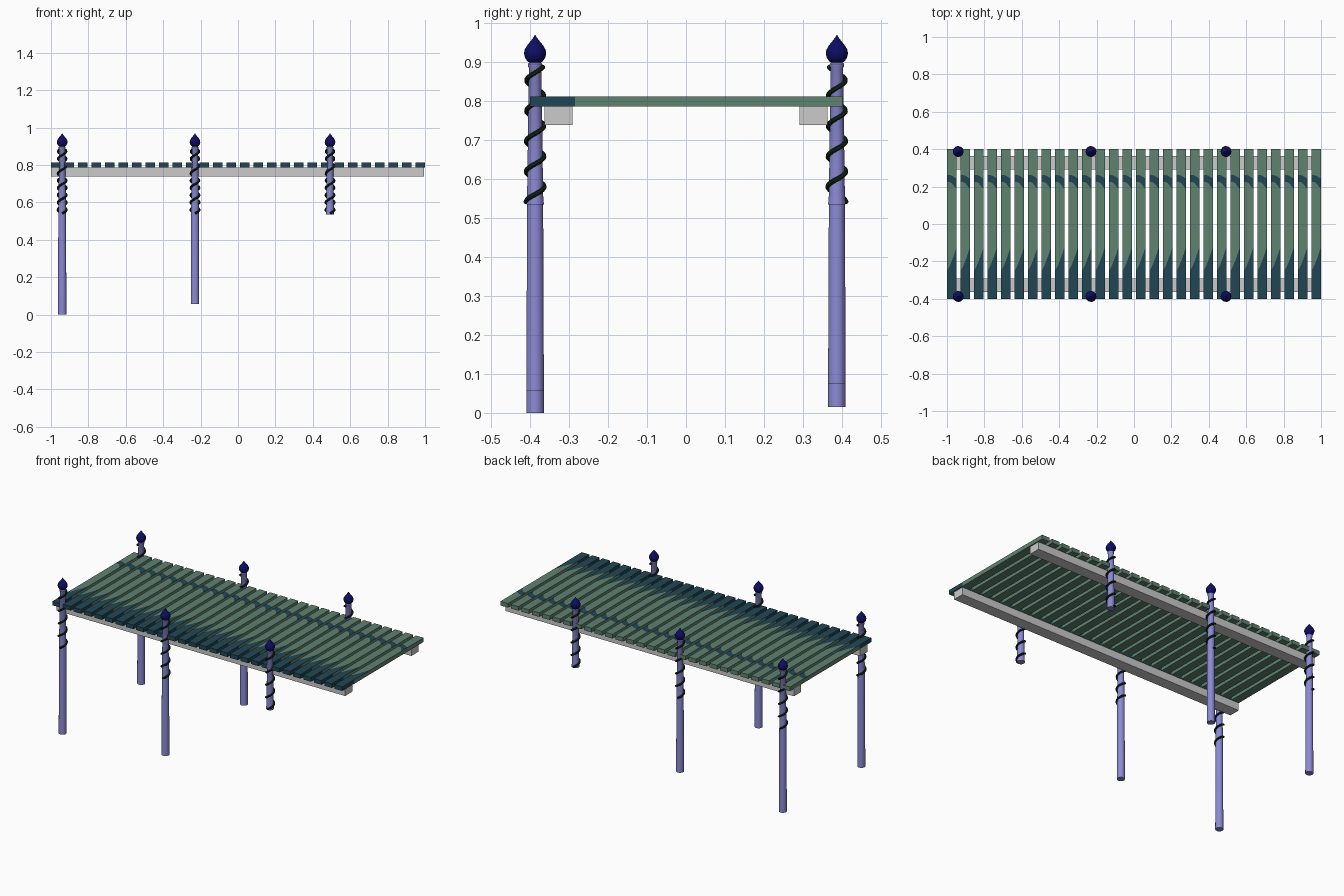
import bpy, bmesh, math

if "Cube" in bpy.data.objects:
    bpy.data.objects.remove(bpy.data.objects["Cube"])


def material(name, rgb):
    m = bpy.data.materials.new(name)
    m.diffuse_color = (*rgb, 1)
    m.use_nodes = True
    m.node_tree.nodes["Principled BSDF"].inputs["Base Color"].default_value = m.diffuse_color
    return m


LILAC = material("lilac post", (0.263, 0.254, 0.66))
GREEN = material("weathered green", (0.115, 0.225, 0.160))
TEAL = material("dark teal paint", (0.015, 0.062, 0.090))
GREY = material("light grey beam", (0.60, 0.60, 0.60))
NAVY = material("navy finial", (0.004, 0.004, 0.125))
ROPE = material("dark rope", (0.006, 0.019, 0.008))


def finish(name, bm, mats, smooth=False):
    bmesh.ops.recalc_face_normals(bm, faces=bm.faces)
    me = bpy.data.meshes.new(name)
    bm.to_mesh(me)
    bm.free()
    for m in mats:
        me.materials.append(m)
    ob = bpy.data.objects.new(name, me)
    bpy.context.collection.objects.link(ob)
    if smooth:
        shade(ob)
    return ob


def shade(ob):
    bpy.ops.object.select_all(action='DESELECT')
    ob.select_set(True)
    bpy.context.view_layer.objects.active = ob
    bpy.ops.object.shade_smooth_by_angle(angle=math.radians(40))


def lathe(name, x, y, profile, mat, n=24):
    """Turn (radius, z) points around a vertical axis, with capped ends."""
    bm = bmesh.new()
    rings = [[bm.verts.new((x + r * math.cos(2 * math.pi * i / n),
                            y + r * math.sin(2 * math.pi * i / n), z))
              for i in range(n)] for r, z in profile]
    for a, b in zip(rings, rings[1:]):
        for i in range(n):
            j = (i + 1) % n
            bm.faces.new((a[i], a[j], b[j], b[i]))
    bm.faces.new(rings[0])
    bm.faces.new(rings[-1])
    return finish(name, bm, [mat], True)


# Planks: a grid whose rows follow the painted edges
PW, PITCH, Z0, Z1, COLS = 0.052, 1.948 / 27, 0.786, 0.812, 4


def rows(u):
    dip = max(0, (u - 0.4) / 0.6)
    return [-0.4, -0.285, -0.25 + 0.13 * u ** 1.3,
            0.225 - 0.04 * dip, 0.262 - 0.02 * dip, 0.402]


def plank(name, x):
    bm = bmesh.new()
    layers = [[[bm.verts.new((x + PW * c / COLS, y, z)) for y in rows(c / COLS)]
               for c in range(COLS + 1)] for z in (Z0, Z1)]
    bot, top = layers
    for c in range(COLS):
        for r in range(5):
            for g in layers:
                f = bm.faces.new((g[c][r], g[c + 1][r], g[c + 1][r + 1], g[c][r + 1]))
                f.material_index = int(g is top and r in (0, 1, 3))
        for r in (0, 5):
            f = bm.faces.new((bot[c][r], bot[c + 1][r], top[c + 1][r], top[c][r]))
            f.material_index = int(r == 0)
    for c in (0, COLS):
        for r in range(5):
            f = bm.faces.new((bot[c][r], bot[c][r + 1], top[c][r + 1], top[c][r]))
            f.material_index = int(r == 0)
    finish(name, bm, [GREEN, TEAL])


for i in range(28):
    plank(f"deck_plank_{i + 1}", -1 + i * PITCH)

# Long beams under the deck
for side, label in ((-1, "front"), (1, "back")):
    bm = bmesh.new()
    bmesh.ops.create_cube(bm, size=1)
    for v in bm.verts:
        v.co = (v.co.x * 1.993 - 0.003, v.co.y * 0.072 + side * 0.327,
                v.co.z * 0.048 + 0.763)
    finish(f"{label}_beam", bm, [GREY])


def rope(name, x, y, start):
    """Right-handed coil hugging the tapered post top."""
    z0, z1, pitch, n = 0.541, 0.888, 0.078, 110
    cu = bpy.data.curves.new(name, 'CURVE')
    cu.dimensions = '3D'
    cu.bevel_depth = 0.0062
    cu.bevel_resolution = 2
    cu.use_fill_caps = True
    sp = cu.splines.new('POLY')
    sp.points.add(n)
    for i, p in enumerate(sp.points):
        t = i / n
        a = start + 2 * math.pi * t * (z1 - z0) / pitch
        r = 0.0235 - 0.002 * t
        p.co = (x + r * math.cos(a), y + r * math.sin(a), z0 + (z1 - z0) * t, 1)
    cu.materials.append(ROPE)
    ob = bpy.data.objects.new(name, cu)
    bpy.context.collection.objects.link(ob)
    bpy.ops.object.select_all(action='DESELECT')
    ob.select_set(True)
    bpy.context.view_layer.objects.active = ob
    bpy.ops.object.convert(target='MESH')
    shade(bpy.context.view_layer.objects.active)


# Posts with collar, onion finial and rope; their feet end at different heights
FINIAL = [(0.012, 0.897), (0.020, 0.902), (0.026, 0.911), (0.0285, 0.922),
          (0.027, 0.931), (0.021, 0.942), (0.012, 0.953), (0.005, 0.962), (0.0008, 0.969)]
FEET = {"front": (-1, (0.0, 0.057, 0.535)), "back": (1, (0.015, 0.075, 0.535))}
for label, (side, feet) in FEET.items():
    for k, (x, foot) in enumerate(zip((-0.94, -0.23, 0.492), feet), 1):
        y = side * 0.387
        shaft = [(0.0225, foot), (0.0205, 0.56), (0.016, 0.885),
                 (0.0185, 0.889), (0.0185, 0.895), (0.014, 0.899)]
        lathe(f"{label}_post_{k}", x, y, shaft, LILAC)
        lathe(f"{label}_finial_{k}", x, y, FINIAL, NAVY)
        rope(f"{label}_rope_{k}", x, y, side * math.pi / 2)
